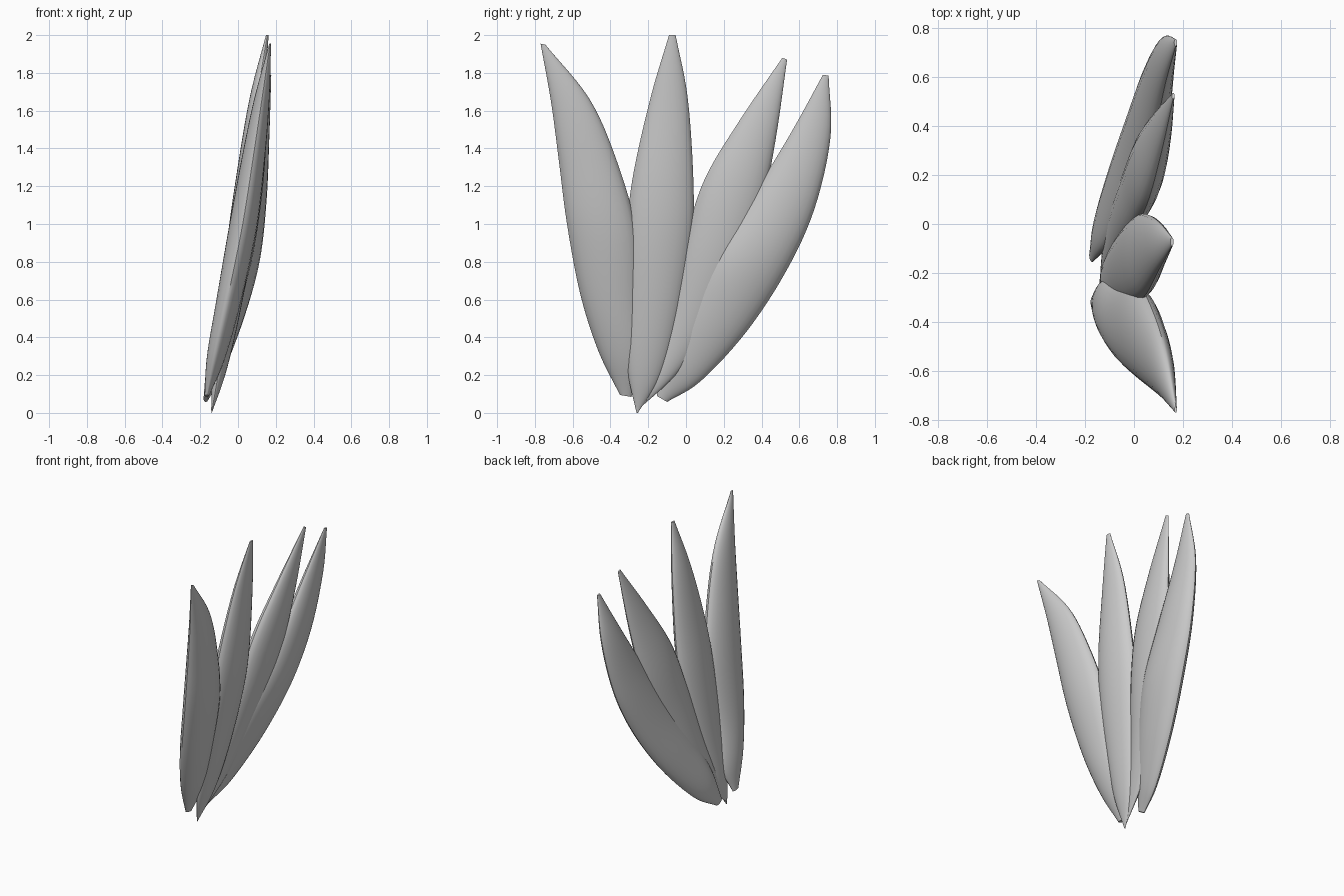
import bpy, bmesh, math
from mathutils import Vector

if "Cube" in bpy.data.objects:
    bpy.data.objects.remove(bpy.data.objects["Cube"])

SIDE = 12        # points across each face of a leaf
STEPS = 6        # rings between two stations
FRONT, BACK = 0.20, 0.20   # bulge of each face relative to leaf width


def spline(pts, i, t):
    """Catmull-Rom interpolation between station i and i+1."""
    n = len(pts) - 1
    p1, p2 = pts[i], pts[i + 1]
    p0 = pts[i - 1] if i > 0 else p1 * 2 - p2
    p3 = pts[i + 2] if i + 2 <= n else p2 * 2 - p1
    return 0.5 * (p1 * 2 + (p2 - p0) * t + (p0 * 2 - p1 * 5 + p2 * 4 - p3) * t * t
                  + (p1 * 3 - p0 - p2 * 3 + p3) * t ** 3)


def leaf(name, stations):
    """Each station: left edge y, z, right edge y, z, depth x."""
    left = [Vector((s[4], s[0], s[1])) for s in stations]
    right = [Vector((s[4], s[2], s[3])) for s in stations]
    bm = bmesh.new()
    rings = []
    last = len(stations) - 2
    for i in range(last + 1):
        for k in range(STEPS + (i == last)):
            t = k / STEPS
            a, b = spline(left, i, t), spline(right, i, t)
            w = (b - a).length
            ring = []
            for j in range(2 * SIDE):
                ang = math.pi * j / SIDE
                u = 0.5 - 0.5 * math.cos(ang)
                s = math.sin(ang)
                bulge = FRONT if s > 0 else BACK
                p = a.lerp(b, u)
                p.x += w * bulge * math.copysign(abs(s) ** 1.15, s)
                ring.append(bm.verts.new(p))
            rings.append(ring)
    for r0, r1 in zip(rings, rings[1:]):
        for j in range(2 * SIDE):
            k = (j + 1) % (2 * SIDE)
            bm.faces.new((r0[j], r0[k], r1[k], r1[j]))
    bm.faces.new(rings[0][::-1])
    bm.faces.new(rings[-1])
    bmesh.ops.recalc_face_normals(bm, faces=bm.faces)
    me = bpy.data.meshes.new(name)
    bm.to_mesh(me)
    bm.free()
    ob = bpy.data.objects.new(name, me)
    bpy.context.collection.objects.link(ob)
    bpy.ops.object.select_all(action='DESELECT')
    ob.select_set(True)
    bpy.context.view_layer.objects.active = ob
    bpy.ops.object.shade_smooth_by_angle(angle=math.radians(40))


# Four leaves fanning out along y, leaning towards +x
leaf("front_leaf", [
    (-.35, .095, -.29, .085, -.165), (-.465, .33, -.225, .27, -.115),
    (-.56, .63, -.24, .55, -.05), (-.63, 1.0, -.26, .95, .025),
    (-.675, 1.35, -.365, 1.33, .08), (-.715, 1.65, -.51, 1.66, .125),
    (-.77, 1.955, -.745, 1.95, .17)])
leaf("front_middle_leaf", [
    (-.262, 0, -.255, 0, -.14), (-.31, .23, -.13, .2, -.10),
    (-.315, .5, -.04, .5, -.05), (-.315, .9, .03, .9, .01),
    (-.285, 1.23, .04, 1.2, .05), (-.19, 1.66, .01, 1.66, .10),
    (-.09, 2.0, -.055, 2.0, .155)])
leaf("back_middle_leaf", [
    (-.262, .012, -.25, .02, -.14), (-.165, .3, -.055, .2, -.10),
    (-.09, .55, .11, .42, -.055), (0, .93, .28, .75, .012),
    (.10, 1.24, .40, 1.08, .06), (.285, 1.55, .475, 1.45, .11),
    (.51, 1.88, .535, 1.87, .16)])
leaf("back_leaf", [
    (-.155, .09, -.10, .058, -.17), (-.10, .31, .08, .17, -.12),
    (.01, .57, .32, .43, -.04), (.15, .84, .53, .75, .035),
    (.36, 1.16, .68, 1.08, .085), (.56, 1.49, .765, 1.46, .125),
    (.725, 1.79, .755, 1.785, .17)])
